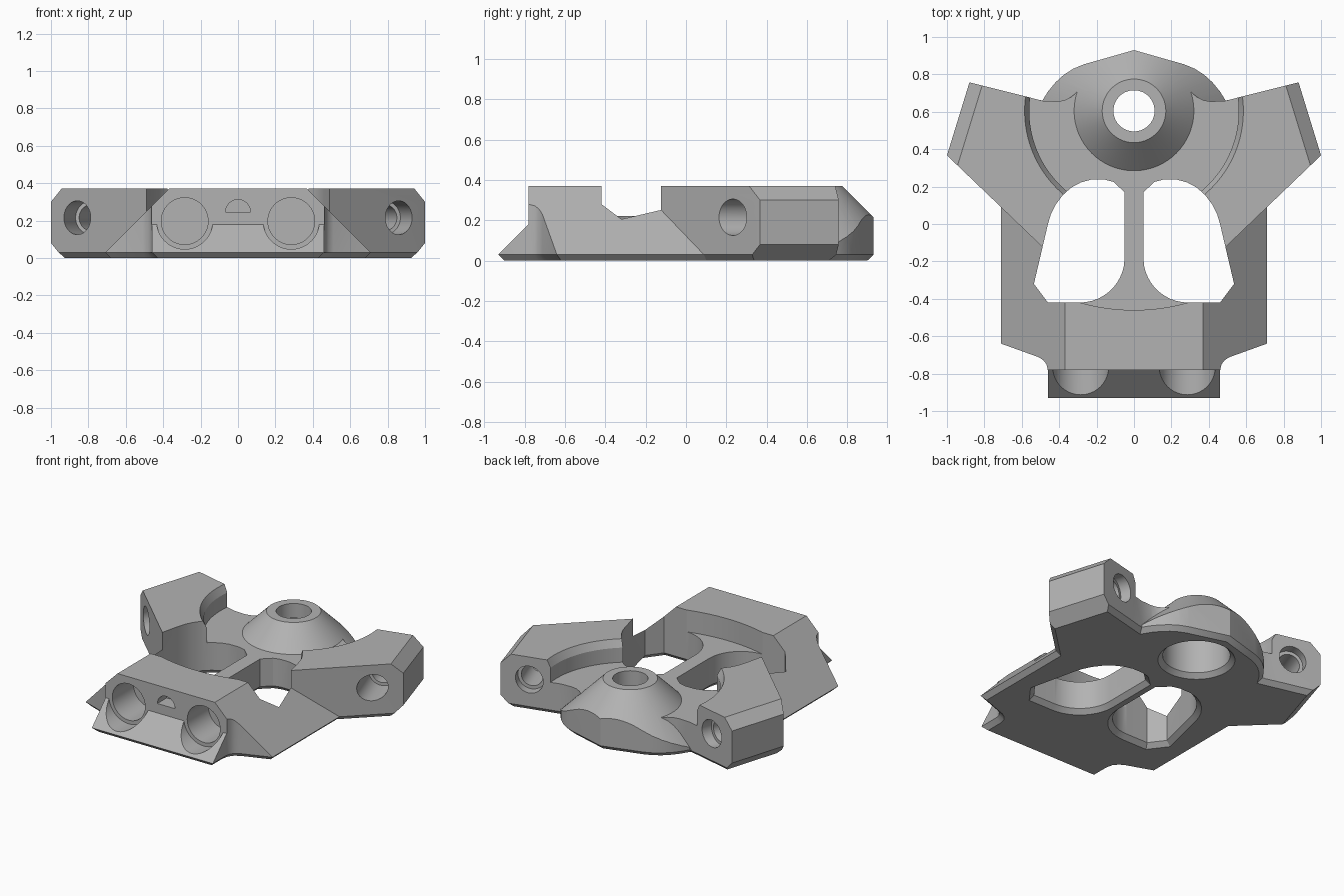
import bpy, bmesh, math
from mathutils import Vector, Matrix

if "Cube" in bpy.data.objects:
    bpy.data.objects.remove(bpy.data.objects["Cube"])


def circle(cx, cy, r, n=64):
    return [(cx + r * math.cos(2 * math.pi * i / n), cy + r * math.sin(2 * math.pi * i / n)) for i in range(n)]


def arc(cx, cy, r, a0, a1, n):
    return [(cx + r * math.cos(math.radians(a0 + (a1 - a0) * i / n)),
             cy + r * math.sin(math.radians(a0 + (a1 - a0) * i / n))) for i in range(n + 1)]


def mirror(pts):
    return [(-x, y) for x, y in pts]


def offset(pts, d):
    """Mitred outward offset of a counter-clockwise polygon."""
    out = []
    for i, p in enumerate(pts):
        p, a, b = Vector(p), Vector(pts[i - 1]), Vector(pts[(i + 1) % len(pts)])
        u, v = (p - a).normalized(), (b - p).normalized()
        n1, n2 = Vector((u.y, -u.x)), Vector((v.y, -v.x))
        out.append(p + (n1 + n2) * d / max(0.3, 1 + n1.dot(n2)))
    return out


def prism(name, pts, levels, frame=Matrix()):
    """Closed solid through (height, outline offset) levels."""
    area = sum(pts[i - 1][0] * p[1] - p[0] * pts[i - 1][1] for i, p in enumerate(pts))
    if area < 0:
        pts = pts[::-1]
    bm = bmesh.new()
    rings = [[bm.verts.new(frame @ Vector((p[0], p[1], z))) for p in offset(pts, d)] for z, d in levels]
    n = len(pts)
    for lo, hi in zip(rings, rings[1:]):
        for i in range(n):
            bm.faces.new((lo[i - 1], lo[i], hi[i], hi[i - 1]))
    bm.faces.new(rings[0][::-1])
    bm.faces.new(rings[-1])
    bmesh.ops.recalc_face_normals(bm, faces=bm.faces)
    me = bpy.data.meshes.new(name)
    bm.to_mesh(me)
    bm.free()
    ob = bpy.data.objects.new(name, me)
    bpy.context.collection.objects.link(ob)
    return ob


def frame(origin, ex, ey):
    ex, ey = Vector(ex).normalized(), Vector(ey).normalized()
    m = Matrix((ex, ey, ex.cross(ey))).transposed().to_4x4()
    m.translation = origin
    return m


def cut(target, cutter):
    mod = target.modifiers.new("cut", 'BOOLEAN')
    mod.operation, mod.solver, mod.object = 'DIFFERENCE', 'EXACT', cutter
    bpy.context.view_layer.objects.active = target
    bpy.ops.object.modifier_apply(modifier=mod.name)
    bpy.data.objects.remove(cutter)


HEIGHT, FLOOR, CY = 0.37, 0.22, 0.605

# Plate outline with two arms and a rounded rear lobe, chamfered underneath
right = [(0.46, -0.93), (0.46, -0.785), (0.468, -0.75), (0.485, -0.728), (0.51, -0.712), (0.71, -0.64),
         (0.71, 0.089), (1.0, 0.367), (0.88, 0.757), (0.49, 0.66),
         (0.46, 0.708), (0.42, 0.757), (0.375, 0.798), (0.325, 0.83), (0.27, 0.853)]
plate = prism("carriage_plate", right + [(0, 0.93)] + mirror(right)[::-1],
              [(0, -0.03), (0.03, 0), (HEIGHT, 0)])

# Sloped front lip below the front face
cut(plate, prism("lip_cut", [(-1.1, -0.14), (-0.78, 0.18), (-0.78, 0.5), (-1.1, 0.5)],
                 [(-1.2, 0), (1.2, 0)], frame((0, 0, 0), (0, 1, 0), (0, 0, 1))))

for s in (1, -1):
    flip = (lambda p: p) if s == 1 else mirror
    # Sloped side flanks, stopping at the arm fronts
    flank = prism("flank_cut", flip([(0.24, 0.5), (0.84, -0.1), (1.3, -0.1), (1.3, 0.5)]),
                  [(-1.3, 0), (1.3, 0)], frame((0, 0, 0), (1, 0, 0), (0, 0, 1)))
    cut(flank, prism("arm_keep", flip([(0.1, -0.497), (1.4, 0.751), (1.4, 1.5), (0.1, 1.5)]),
                     [(-0.3, 0), (0.7, 0)]))
    cut(plate, flank)
    # Chamfers along the arm ends
    end = frame((s * 1.0, 0.367, 0), (s * 0.956, 0.294, 0), (0, 0, 1))
    cut(plate, prism("end_top_cut", [(0.1, 0.2), (-0.2, 0.5), (0.1, 0.5)], [(-0.6, 0), (0.6, 0)], end))
    cut(plate, prism("end_low_cut", [(0.1, 0.18), (-0.18, -0.1), (0.1, -0.1)], [(-0.6, 0), (0.6, 0)], end))

# Recessed floor around the nozzle cone, with a chamfered rim in the arms
CONE = [(-0.23, 0.6), (0.37, 0), (0.42, -0.05)]
floor_cut = prism("floor_cut", circle(0, CY, 0.56, 96), [(FLOOR, 0), (0.32, 0), (0.37, 0.025), (0.5, 0.09)])
cut(floor_cut, prism("cone_keep", circle(0, CY, 0.17, 96), CONE))
cut(plate, floor_cut)

# Rear lobe follows the cone down to its rim
edge = [(0.3, 0.71), (0.335, 0.68), (0.37, 0.662), (0.41, 0.655), (0.49, 0.659), (0.9, 0.765), (0.9, 1.2)]
rear_cut = prism("rear_cut", mirror(edge)[::-1] + edge, [(-0.1, 0), (0.5, 0)])
cut(rear_cut, prism("cone_keep", circle(0, CY, 0.17, 96), CONE))
cut(plate, rear_cut)

# Lowered spine, ending in a shallow arc behind the front block
cut(plate, prism("spine_cut", arc(0, CY, 1.065, 253.5, 286.5, 24) + [(0.3, 0.12), (-0.3, 0.12)],
                 [(FLOOR, 0), (0.5, 0)]))

# Two large windows
window = ([(0.05, 0.17), (0.05, -0.18)] + arc(0.29, -0.18, 0.24, 190, 270, 10)
          + [(0.46, -0.42), (0.535, -0.32), (0.46, 0.0)]
          + [(0.445, 0.05), (0.418, 0.105), (0.38, 0.155), (0.335, 0.195), (0.285, 0.222), (0.23, 0.237),
             (0.155, 0.237), (0.11, 0.225)])
for pts in (window, mirror(window)):
    cut(plate, prism("window_cut", pts, [(-0.01, 0.04), (0.03, 0), (0.5, 0)]))

# Nozzle hole with a wider bore underneath
cut(plate, prism("nozzle_cut", circle(0, CY, 0.11), [(0.1, 0), (0.5, 0)]))
cut(plate, prism("bore_cut", circle(0, CY, 0.21), [(-0.01, 0.04), (0.03, 0), (0.27, 0)]))

for s in (1, -1):
    # Front bores and their clearance grooves in the lip
    face = frame((s * 0.285, -0.78, 0.197), (1, 0, 0), (0, 0, 1))
    cut(plate, prism("front_bore_cut", circle(0, 0, 0.125), [(-0.23, 0), (0.3, 0)], face))
    cut(plate, prism("groove_cut", circle(0, 0, 0.15), [(0, 0), (0.3, 0)], face))
    # Bolt holes through the arms
    d = Vector((s * -0.327, 0.945, 0))
    axis = frame((s * 0.695, 0.707, 0.215), Vector((0, 0, 1)).cross(d) * -1, (0, 0, 1))
    if axis.col[2].xyz.dot(d) < 0:
        axis = frame((s * 0.695, 0.707, 0.215), Vector((0, 0, 1)).cross(d), (0, 0, 1))
    cut(plate, prism("bolt_cut", circle(0, 0, 0.07, 48), [(-0.9, 0), (0.15, 0)], axis))
    cut(plate, prism("bolt_rear_cut", circle(0, 0, 0.092, 48), [(-0.06, 0), (0.15, 0)], axis))
    cut(plate, prism("bolt_front_cut", circle(0, 0, 0.09, 48), [(-0.8, 0), (-0.27, 0)], axis))

# Half-round slot in the front face
cut(plate, prism("slot_cut", arc(0, 0.245, 0.067, 0, 180, 20), [(-0.1, 0), (0.3, 0)],
                 frame((0, -0.78, 0), (1, 0, 0), (0, 0, 1))))

grey = bpy.data.materials.new("light_grey")
grey.diffuse_color = (0.45, 0.45, 0.45, 1)
grey.use_nodes = True
grey.node_tree.nodes["Principled BSDF"].inputs["Base Color"].default_value = grey.diffuse_color
plate.data.materials.clear()
plate.data.materials.append(grey)
for p in plate.data.polygons:
    p.material_index = 0
bpy.ops.object.select_all(action='DESELECT')
plate.select_set(True)
bpy.context.view_layer.objects.active = plate
bpy.ops.object.shade_smooth_by_angle(angle=math.radians(25))
